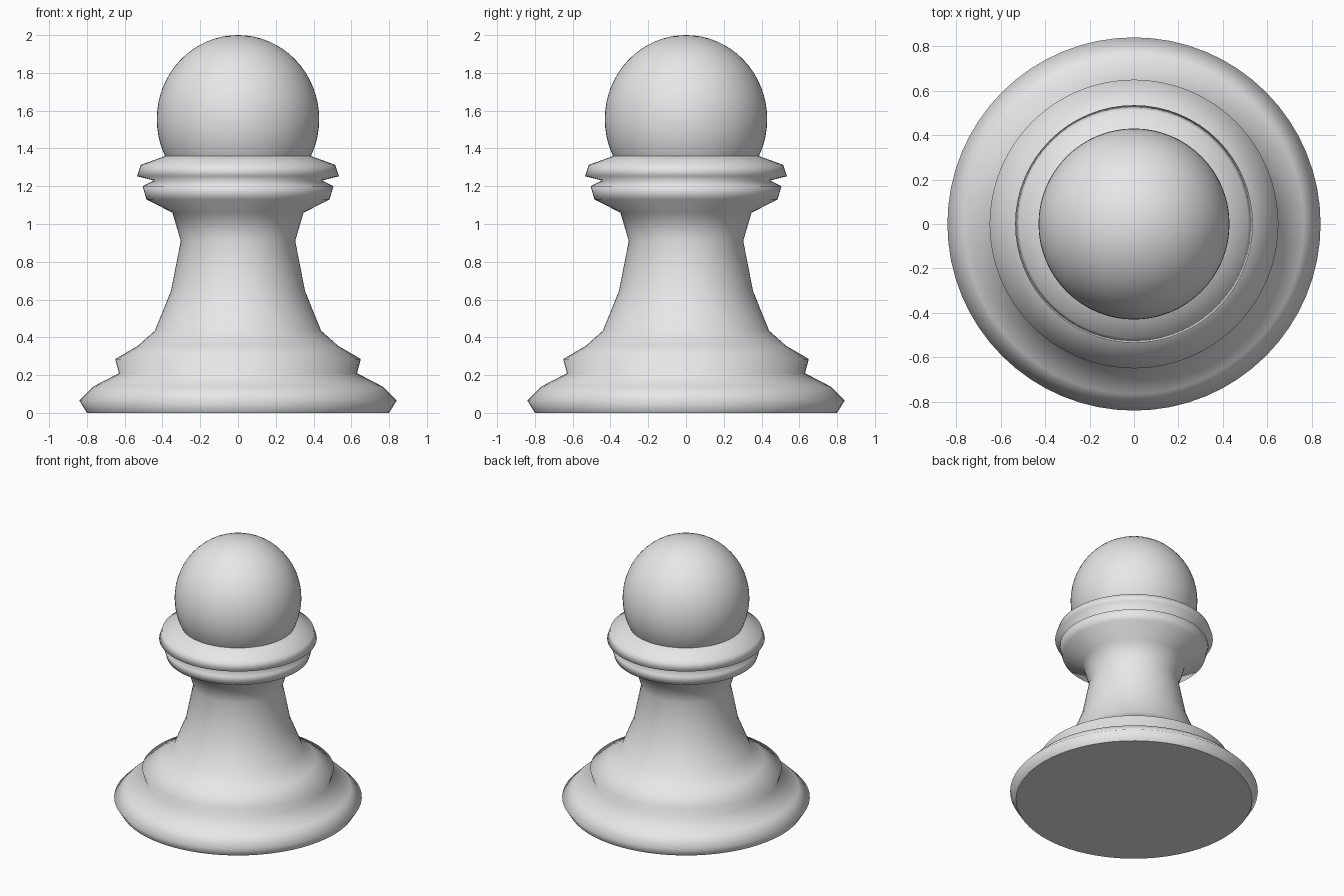
import bpy
import bmesh
import math

cube = bpy.data.objects.get("Cube")
if cube:
    bpy.data.objects.remove(cube, do_unlink=True)

SEGMENTS = 64

grey = bpy.data.materials.new("plain grey")
grey.use_nodes = True
colour = (0.8, 0.8, 0.8, 1)
grey.diffuse_color = colour
grey.node_tree.nodes["Principled BSDF"].inputs["Base Color"].default_value = colour


def add_object(name, bm):
    bmesh.ops.recalc_face_normals(bm, faces=bm.faces)
    mesh = bpy.data.meshes.new(name)
    bm.to_mesh(mesh)
    bm.free()
    mesh.materials.append(grey)
    obj = bpy.data.objects.new(name, mesh)
    bpy.context.collection.objects.link(obj)
    return obj


# Turned body: foot, step, stem and double collar as (radius, height)
profile = [
    (0.80, 0), (0.84, 0.065), (0.765, 0.14), (0.63, 0.21),
    (0.65, 0.285), (0.53, 0.355), (0.44, 0.435), (0.355, 0.645),
    (0.303, 0.91), (0.347, 1.06), (0.485, 1.13), (0.505, 1.2),
    (0.445, 1.23), (0.535, 1.253), (0.515, 1.313), (0.385, 1.36),
]
bm = bmesh.new()
rings = []
for radius, z in profile:
    ring = []
    for i in range(SEGMENTS):
        a = math.tau * i / SEGMENTS
        ring.append(bm.verts.new((radius * math.cos(a), radius * math.sin(a), z)))
    rings.append(ring)
for low, high in zip(rings, rings[1:]):
    for i in range(SEGMENTS):
        j = (i + 1) % SEGMENTS
        bm.faces.new((low[i], low[j], high[j], high[i])).smooth = True
# Flat caps stay unsmoothed
bm.faces.new(rings[0])
bm.faces.new(rings[-1])
add_object("turned_body", bm)

# Round head, sunk into the collar
bm = bmesh.new()
bmesh.ops.create_uvsphere(bm, u_segments=SEGMENTS, v_segments=32, radius=0.43)
bmesh.ops.scale(bm, vec=(1, 1, 1.035), verts=bm.verts)
for face in bm.faces:
    face.smooth = True
head = add_object("round_head", bm)
head.location.z = 1.555
